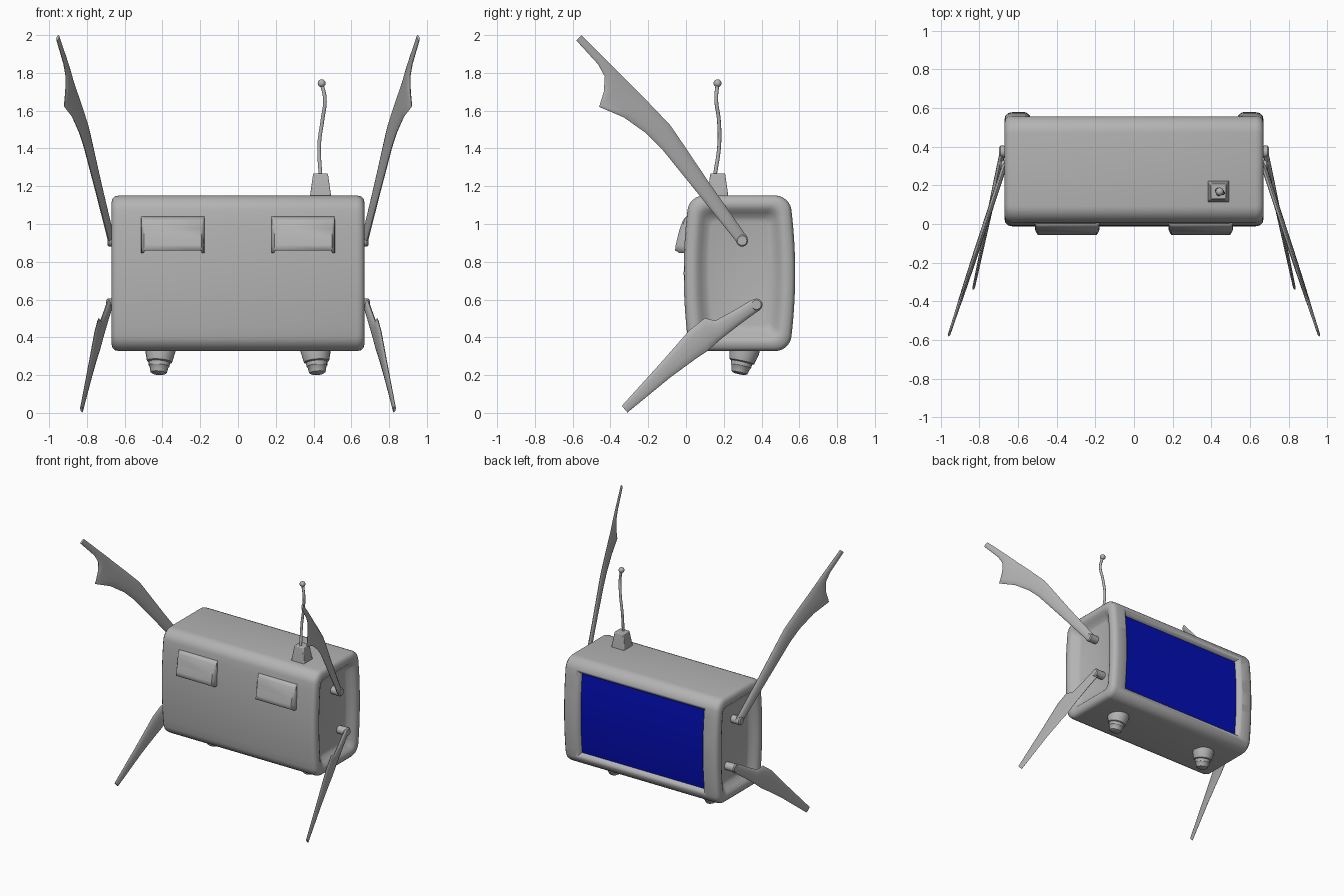
import bpy, bmesh
from math import cos, sin, pi, radians
from mathutils import Vector

if "Cube" in bpy.data.objects:
    bpy.data.objects.remove(bpy.data.objects["Cube"])

YC, ZC, HY, HZ = 0.283, 0.739, 0.265, 0.412


def material(name, colour):
    m = bpy.data.materials.new(name)
    m.diffuse_color = colour
    m.use_nodes = True
    m.node_tree.nodes["Principled BSDF"].inputs["Base Color"].default_value = m.diffuse_color
    return m


GREY = material("mid_grey", (0.45, 0.45, 0.45, 1))
BLUE = material("screen_blue", (0.001, 0.004, 0.45, 1))


def make(name, verts, faces, angle=35, mat=GREY):
    me = bpy.data.meshes.new(name)
    me.from_pydata(verts, [], faces)
    me.materials.append(mat)
    bm = bmesh.new()
    bm.from_mesh(me)
    bmesh.ops.recalc_face_normals(bm, faces=bm.faces)
    bm.to_mesh(me)
    bm.free()
    ob = bpy.data.objects.new(name, me)
    bpy.context.collection.objects.link(ob)
    bpy.ops.object.select_all(action='DESELECT')
    bpy.context.view_layer.objects.active = ob
    ob.select_set(True)
    bpy.ops.object.shade_smooth_by_angle(angle=radians(angle))
    return ob


def loft(name, rings, angle=35, mat=GREY, quad_caps=False):
    """Skin equal-sized closed rings and cap both ends."""
    n = len(rings[0])
    last = (len(rings) - 1) * n
    verts = [v for r in rings for v in r]
    faces = [(i * n + j, i * n + (j + 1) % n, (i + 1) * n + (j + 1) % n, (i + 1) * n + j)
             for i in range(len(rings) - 1) for j in range(n)]
    for o in (0, last):
        if quad_caps:
            faces += [(o + j, o + j + 1, o + n - 2 - j, o + n - 1 - j) for j in range(n // 2 - 1)]
        else:
            faces.append(tuple(range(o, o + n)))
    return make(name, verts, faces, angle, mat)


def lathe(name, profile, origin, axis, n=20):
    """Revolve (radius, distance) pairs around an axis."""
    rot = Vector(axis).to_track_quat('Z', 'Y').to_matrix()
    rings = [[Vector(origin) + rot @ Vector((r * cos(2 * pi * k / n), r * sin(2 * pi * k / n), d))
              for k in range(n)] for r, d in profile]
    return loft(name, rings)


def bulge(z):
    return 0.03 * (1 - ((z - ZC) / HZ) ** 2)


def body_ring(x, inset):
    """Rounded rectangle in y-z whose front and back bow outwards."""
    hy, hz, r = HY - inset, HZ - inset, max(0.075 - inset * 0.4, 0.03)
    pts = []
    for c, (sy, sz) in enumerate([(1, 1), (-1, 1), (-1, -1), (1, -1)]):
        for k in range(7):
            a = (c + k / 6) * pi / 2
            pts.append((sy * (hy - r) + r * cos(a), sz * (hz - r) + r * sin(a)))
        if c in (1, 3):
            pts += [(sy * hy, sz * (hz - r) * (1 - k / 6)) for k in range(1, 12)]
    return [(x, YC + y + (y / hy) * bulge(ZC + z), ZC + z) for y, z in pts]


# body shell with dished sides
side = [(0.615, 0.135), (0.622, 0.115), (0.645, 0.09), (0.662, 0.072), (0.67, 0.055),
        (0.67, 0.04), (0.665, 0.018), (0.652, 0.005), (0.63, 0.0)]
body = loft("body", [body_ring(-x, i) for x, i in side]
            + [body_ring(x, i) for x, i in reversed(side)], 40)

# screen recess cutter with a rounded lip, following the bowed back
rows = [-0.31 + 0.62 * k / 12 for k in range(13)]
LIP = [(0, 0), (0.007, 0.015), (0.016, 0.026), (0.028, 0.033), (0.045, 0.040), (0.05, 0.1)]


def screen_y(dz):
    return YC + HY - 0.035 + bulge(ZC + dz)


def recess_ring(dz):
    right = []
    for d, h in LIP:
        w = dz * (1 + d / 0.31)
        right.append((0.53 + d, screen_y(w) + h, ZC + w))
    return right + [(-x, y, z) for x, y, z in reversed(right)]


cutter = loft("recess_cutter", [recess_ring(d) for d in rows], quad_caps=True)
cutter.hide_render = True
cutter.hide_viewport = True
cut = body.modifiers.new("screen_recess", 'BOOLEAN')
cut.operation = 'DIFFERENCE'
cut.solver = 'EXACT'
cut.object = cutter

# blue screen
loft("screen", [[(x, screen_y(d) + o, ZC + d) for x, o in
                 ((-0.53, 0.003), (0.53, 0.003), (0.53, -0.01), (-0.53, -0.01))] for d in rows], mat=BLUE)

# visors over the front
visor_profile = [(0.0, 1.04), (-0.018, 1.015), (-0.033, 0.975), (-0.045, 0.93),
                 (-0.054, 0.89), (-0.058, 0.86)]
for s, label in ((-1, "left"), (1, "right")):
    verts, faces = [], []
    for y, z in visor_profile:
        low = 0.015 if z < 0.87 else 0
        for x, yy, drop in ((-0.172, 0.02, 1), (-0.165, y * 0.6, 0.9), (-0.152, y, 0),
                            (0.152, y, 0), (0.165, y * 0.6, 0.9), (0.172, 0.02, 1)):
            verts.append((s * 0.345 + x, yy, z - low * drop))
    for i in range(len(visor_profile) - 1):
        faces += [(i * 6 + j, i * 6 + j + 1, i * 6 + j + 7, i * 6 + j + 6) for j in range(5)]
    visor = make(label + "_visor", verts, faces, 40)
    sol = visor.modifiers.new("thickness", 'SOLIDIFY')
    sol.thickness = 0.01
    sol.offset = -1

# limbs: (edge A y,z) (edge B y,z) half thickness
ARM = [((0.277, 0.893), (0.327, 0.927), 0.015), ((0.06, 1.165), (0.125, 1.215), 0.014),
       ((-0.13, 1.40), (-0.05, 1.475), 0.014), ((-0.21, 1.48), (-0.085, 1.525), 0.014),
       ((-0.33, 1.565), (-0.20, 1.645), 0.013), ((-0.46, 1.62), (-0.31, 1.755), 0.011),
       ((-0.435, 1.70), (-0.35, 1.797), 0.011), ((-0.43, 1.78), (-0.385, 1.832), 0.010),
       ((-0.465, 1.845), (-0.43, 1.877), 0.009), ((-0.581, 1.972), (-0.553, 2.0), 0.007)]
LEG = [((0.35, 0.60), (0.395, 0.548), 0.015), ((0.25, 0.54), (0.30, 0.48), 0.015),
       ((0.155, 0.488), (0.19, 0.395), 0.014), ((0.10, 0.502), (0.11, 0.325), 0.013),
       ((0.02, 0.44), (0.05, 0.285), 0.012), ((-0.12, 0.28), (-0.08, 0.19), 0.010),
       ((-0.34, 0.037), (-0.31, 0.002), 0.007)]


def limb(name, sections, s, x0, y0, slope):
    rings = []
    for a, b, t in sections:
        ring = []
        for k in range(12):
            u = cos(2 * pi * k / 12)
            y = (a[0] + b[0]) / 2 + u * (b[0] - a[0]) / 2
            z = (a[1] + b[1]) / 2 + u * (b[1] - a[1]) / 2
            ring.append((s * (x0 + slope * (y0 - y) + t * sin(2 * pi * k / 12)), y, z))
        rings.append(ring)
    return loft(name, rings, 45)


for s, label in ((-1, "left"), (1, "right")):
    limb(label + "_arm", ARM, s, 0.67, 0.30, 0.328)
    limb(label + "_leg", LEG, s, 0.68, 0.37, 0.213)
    # pivot pins through the limb ends
    for part, y, z, x1 in (("shoulder", 0.297, 0.912, 0.692), ("hip", 0.373, 0.573, 0.698)):
        lathe(label + "_" + part + "_pin", [(0.03, 0), (0.032, x1 - 0.618), (0.025, x1 - 0.61)],
              (s * 0.61, y, z), (s, 0, 0))
    # stepped feet under the body
    lathe(label + "_foot", [(0.08, -0.03), (0.08, 0.02), (0.067, 0.075), (0.057, 0.08), (0.055, 0.1),
                            (0.05, 0.105), (0.043, 0.135), (0.03, 0.142)],
          (s * 0.41, 0.312, 0.345), (s * 0.08, -0.22, -1))

# antenna base, wire and ball
base = loft("antenna_base", [[(0.437 + h * a, 0.168 + h * b, z) for a, b in
                              ((-1, -1), (1, -1), (1, 1), (-1, 1))]
                             for h, z in ((0.056, 1.13), (0.055, 1.155), (0.039, 1.268))], 30)
bev = base.modifiers.new("soft_edges", 'BEVEL')
bev.width = 0.006
bev.segments = 2
curve = bpy.data.curves.new("antenna_wire", 'CURVE')
curve.dimensions = '3D'
curve.bevel_depth = 0.010
curve.bevel_resolution = 3
curve.use_fill_caps = True
curve.materials.append(GREY)
path = [(0.437, 0.152, 1.25), (0.43, 0.176, 1.42), (0.447, 0.174, 1.55),
        (0.46, 0.160, 1.66), (0.443, 0.167, 1.745)]
spline = curve.splines.new('BEZIER')
spline.bezier_points.add(len(path) - 1)
for p, co in zip(spline.bezier_points, path):
    p.co = co
    p.handle_left_type = p.handle_right_type = 'AUTO'
bpy.context.collection.objects.link(bpy.data.objects.new("antenna_wire", curve))
bpy.ops.mesh.primitive_uv_sphere_add(segments=16, ring_count=10, radius=0.021, location=path[-1])
ball = bpy.context.object
ball.name = "antenna_ball"
ball.data.materials.append(GREY)
bpy.ops.object.shade_smooth()
